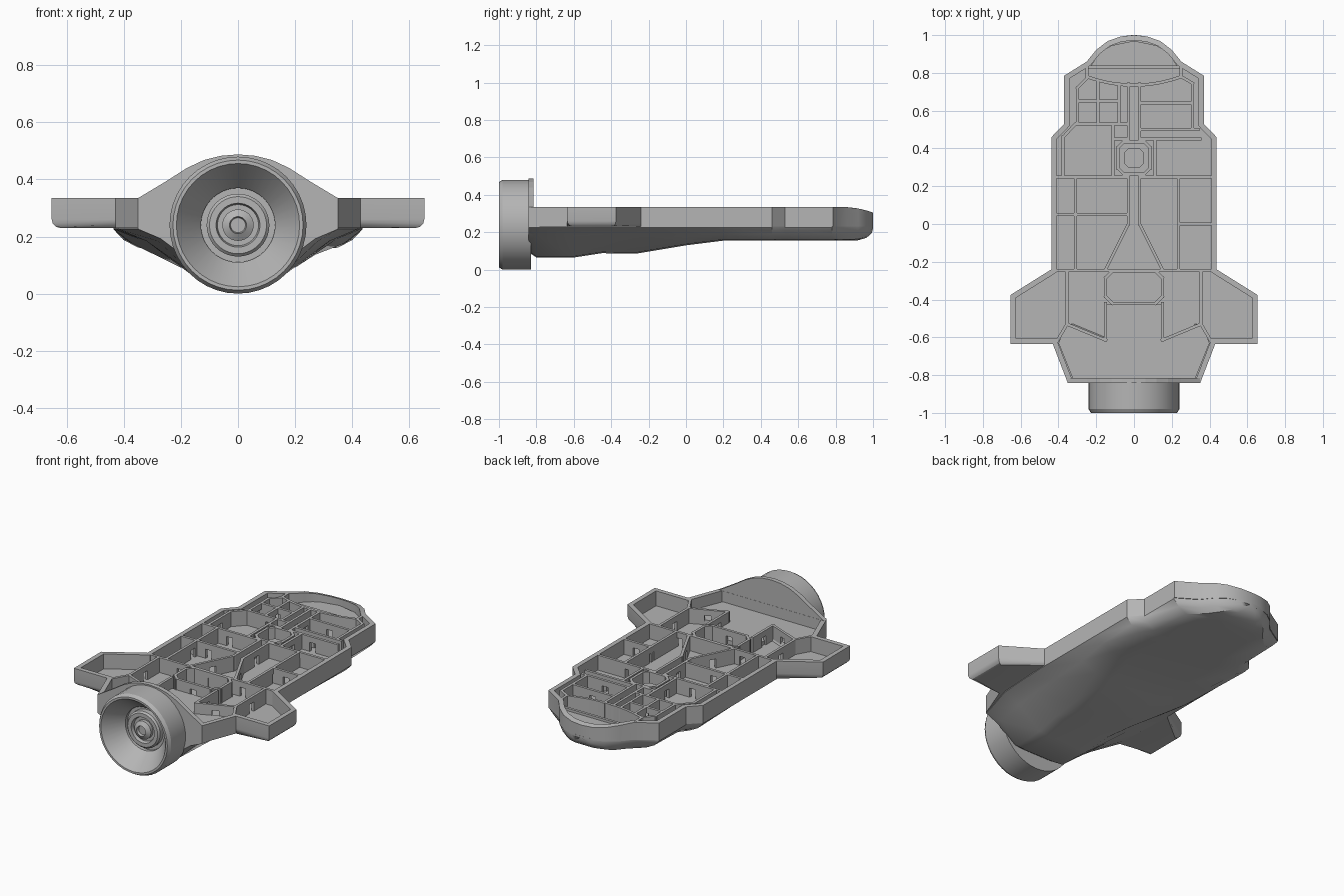
import bpy, bmesh, math
from mathutils import Vector

cube = bpy.data.objects.get("Cube")
if cube:
    bpy.data.objects.remove(cube)

grey = bpy.data.materials.new("plain grey")
grey.use_nodes = True
COLOUR = (0.46, 0.46, 0.46, 1)
grey.diffuse_color = COLOUR
grey.node_tree.nodes["Principled BSDF"].inputs["Base Color"].default_value = COLOUR

TOP, FLOOR, KEEL = 0.335, 0.245, 0.23
DOOR_HALF, DOOR_TOP = 0.02, 0.3


def finish(bm, name, angle=None):
    bmesh.ops.recalc_face_normals(bm, faces=bm.faces[:])
    mesh = bpy.data.meshes.new(name)
    bm.to_mesh(mesh)
    bm.free()
    mesh.materials.append(grey)
    obj = bpy.data.objects.new(name, mesh)
    bpy.context.collection.objects.link(obj)
    if angle:
        bpy.ops.object.select_all(action='DESELECT')
        obj.select_set(True)
        bpy.context.view_layer.objects.active = obj
        bpy.ops.object.shade_smooth_by_angle(angle=math.radians(angle))
    return obj


def both_sides(half):
    """Close a right-hand outline by mirroring it in x."""
    return half + [(-x, y) for x, y in reversed(half) if x > 0]


def prism(name, points, lo, hi):
    """Extrude an outline between two corner functions."""
    bm = bmesh.new()
    a = [bm.verts.new(lo(p)) for p in points]
    b = [bm.verts.new(hi(p)) for p in points]
    bm.faces.new(a)
    bm.faces.new(b)
    for i in range(len(a)):
        j = (i + 1) % len(a)
        bm.faces.new((a[i], a[j], b[j], b[i]))
    return finish(bm, name)


def plate(name, points, z0, z1):
    return prism(name, points, lambda p: (*p, z0), lambda p: (*p, z1))


def add_box(bm, p, q, width, z0, z1):
    along = (q - p).normalized()
    side = Vector((-along.y, along.x)) * width / 2
    rings = [[bm.verts.new((*c, z)) for c in (p - side, q - side, q + side, p + side)]
             for z in (z0, z1)]
    for ring in rings:
        bm.faces.new(ring)
    for i in range(4):
        j = (i + 1) % 4
        bm.faces.new((rings[0][i], rings[0][j], rings[1][j], rings[1][i]))


def wall(name, path, closed=False, top=TOP, doors=True, thick=0.016):
    """Run a partition along a path, with a doorway through each long stretch."""
    bm = bmesh.new()
    ends = path[1:] + path[:1] if closed else path[1:]
    for p, q in zip(path, ends):
        p, q = Vector(p), Vector(q)
        along, mid = (q - p).normalized(), (p + q) / 2
        has_door = doors and (q - p).length > 0.13
        p, q = p - along * thick / 2, q + along * thick / 2
        low = FLOOR - 0.005
        if has_door:
            near, far = mid - along * DOOR_HALF, mid + along * DOOR_HALF
            add_box(bm, p, near, thick, low, top)
            add_box(bm, near, far, thick, DOOR_TOP, top)
            add_box(bm, far, q, thick, low, top)
        else:
            add_box(bm, p, q, thick, low, top)
    return finish(bm, name)


def octagon(cx, cy, rx, ry, cut):
    corner = [(rx, ry - cut), (rx, cut - ry), (rx - cut, -ry), (cut - rx, -ry),
              (-rx, cut - ry), (-rx, ry - cut), (cut - rx, ry), (rx - cut, ry)]
    return [(cx + x, cy + y) for x, y in corner]


# Open deck tray with outer rim, wings and rounded nose
outline = both_sides([
    (0, 1), (0.07, 0.993), (0.14, 0.968), (0.2, 0.922), (0.25, 0.86), (0.37, 0.785),
    (0.37, 0.53), (0.437, 0.46), (0.437, -0.24), (0.653, -0.375), (0.653, -0.635),
    (0.43, -0.635), (0.35, -0.843)])
bm = bmesh.new()
base = bm.faces.new([bm.verts.new((x, y, KEEL)) for x, y in outline])
extruded = bmesh.ops.extrude_face_region(bm, geom=[base])["geom"]
lid = next(g for g in extruded if isinstance(g, bmesh.types.BMFace))
bmesh.ops.translate(bm, verts=lid.verts[:], vec=(0, 0, TOP - KEEL))
bmesh.ops.recalc_face_normals(bm, faces=bm.faces[:])
bmesh.ops.inset_region(bm, faces=[lid], thickness=0.028, use_even_offset=True)
rim_faces = bmesh.ops.extrude_face_region(bm, geom=[lid])["geom"]
floor = next(g for g in rim_faces if isinstance(g, bmesh.types.BMFace))
if lid.is_valid:
    bmesh.ops.delete(bm, geom=[lid], context='FACES_ONLY')
for v in floor.verts:
    v.co.z = FLOOR
for v in bm.verts:
    if v.co.z > 0.3 and v.co.y > 0.83:
        v.co.z -= 0.03 * ((v.co.y - 0.83) / 0.17) ** 2
under = [e for e in bm.edges if all(v.co.z < KEEL + 0.001 for v in e.verts)
         and any(abs(v.co.x) > 0.6 for v in e.verts)]
bmesh.ops.bevel(bm, geom=under, offset=0.03, segments=3, affect='EDGES', profile=0.5,
                clamp_overlap=True)
tray = finish(bm, "deck_tray", 30)

# Belly: station y, half width at the deck, half width of the keel, keel height
stations = [(-0.843, 0.35, 0.15, 0.095), (-0.8, 0.36, 0.16, 0.065),
            (-0.6, 0.42, 0.17, 0.065), (-0.45, 0.43, 0.18, 0.088),
            (-0.27, 0.437, 0.2, 0.085), (0, 0.437, 0.27, 0.13),
            (0.2, 0.437, 0.33, 0.155), (0.46, 0.437, 0.35, 0.155),
            (0.53, 0.37, 0.3, 0.155), (0.78, 0.37, 0.28, 0.155),
            (0.855, 0.25, 0.2, 0.155), (0.92, 0.2, 0.15, 0.157),
            (0.965, 0.14, 0.1, 0.17), (0.993, 0.07, 0.05, 0.195), (1, 0.01, 0.01, 0.22)]
bm = bmesh.new()
previous = None
for y, wide, keel, z in stations:
    rise = 0.72 if y < -0.1 else 0.45
    mid = (keel + (wide - keel) * 0.6, z + (KEEL - z) * rise)
    half = [(wide, KEEL + 0.008), (wide, KEEL - 0.004), mid, (keel, z + 0.006), (keel * 0.6, z)]
    section = half + [(-x, h) for x, h in reversed(half)]
    ring = [bm.verts.new((x, y, h)) for x, h in section]
    if previous:
        for i in range(len(ring)):
            j = (i + 1) % len(ring)
            bm.faces.new((previous[i], previous[j], ring[j], ring[i]))
    else:
        bm.faces.new(ring)
    previous = ring
bm.faces.new(previous)
belly = finish(bm, "belly", 35)

# Sunken engine room, cut down through the deck into the belly
hold = both_sides([(0.15, -0.425), (0.15, -0.615), (0.355, -0.53), (0.4, -0.63), (0.325, -0.815)])
cutter = prism("engine_room_cutter", hold,
               lambda p: (max(-0.15, min(0.15, p[0])) * 0.95, p[1], 0.115),
               lambda p: (*p, 0.27))
cutter.hide_render = True
for part in (tray, belly):
    cut = part.modifiers.new("sunken room", 'BOOLEAN')
    cut.operation, cut.solver, cut.object = 'DIFFERENCE', 'EXACT', cutter
    bpy.context.view_layer.objects.active = part
    bpy.ops.object.modifier_apply(modifier=cut.name)
bpy.data.objects.remove(cutter)

# Arched rear bulkhead
arch = both_sides([(0, 0.488), (0.06, 0.483), (0.12, 0.468), (0.18, 0.44), (0.25, 0.395),
                   (0.35, 0.335), (0.35, 0.235)])
prism("rear_bulkhead", arch, lambda p: (p[0], -0.843, p[1]), lambda p: (p[0], -0.816, p[1]))

# Engine bell and nozzle rings, turned about the long axis
profile = [(0, -0.83), (0.24, -0.83), (0.24, -0.98), (0.228, -1), (0.216, -1),
           (0.13, -0.89), (0.13, -0.87), (0.11, -0.87), (0.11, -0.9), (0.1, -0.91),
           (0.077, -0.91), (0.072, -0.89), (0.055, -0.89), (0.055, -0.91),
           (0.03, -0.925), (0.026, -0.91), (0, -0.91)]
bm = bmesh.new()
line = [bm.verts.new((r, y, 0.24)) for r, y in profile]
edges = [bm.edges.new(pair) for pair in zip(line, line[1:])]
bmesh.ops.spin(bm, geom=line + edges, cent=(0, 0, 0.24), axis=(0, 1, 0),
               angle=math.tau, steps=40)
bmesh.ops.remove_doubles(bm, verts=bm.verts[:], dist=0.0005)
finish(bm, "engine", 25)

# Cockpit step and curved rear wall
nose = [(0.235, 0.83), (0.18, 0.905), (0.12, 0.945), (0, 0.97)]
plate("cockpit_floor", nose + [(-x, y) for x, y in reversed(nose[:-1])], FLOOR - 0.01, 0.275)
curve = [(x / 8 * 0.25, 0.735 + 0.045 * (x / 8) ** 2) for x in range(-8, 9)]
wall("cockpit_wall", [(-0.25, 0.835)] + curve + [(0.25, 0.835)], doors=False)
wall("cockpit_sill", [(-0.25, 0.83), (0.25, 0.83)], top=0.29, doors=False)

# Forward cabins
wall("left_store", [(0.03, 0.74), (0.03, 0.45), (0.35, 0.45)])
wall("left_store_side", [(0.25, 0.78), (0.31, 0.745), (0.31, 0.5)])
for i, y in enumerate((0.5, 0.64)):
    wall(f"left_shelf_{i}", [(0.03, y), (0.34 - 0.03 * i, y)])
wall("right_cabins", [(-0.03, 0.53), (-0.3, 0.53), (-0.3, 0.72), (-0.25, 0.77)])
wall("right_cabin_inner", [(-0.08, 0.74), (-0.08, 0.53)])
wall("right_cabin_long", [(-0.19, 0.76), (-0.19, 0.53)])
wall("right_cabin_cross", [(-0.3, 0.65), (-0.08, 0.65)])
wall("corridor_front_right", [(-0.03, 0.74), (-0.03, 0.45), (-0.11, 0.45), (-0.11, 0.53)])
wall("right_lounge", [(-0.11, 0.25), (-0.11, 0.45)])
wall("right_lounge_side", [(-0.375, 0.25), (-0.375, 0.46), (-0.31, 0.53)])
wall("left_lounge", [(0.11, 0.25), (0.11, 0.45)])

# Lift shaft
wall("lift_shaft", octagon(0, 0.35, 0.085, 0.085, 0.03), closed=True, doors=False)
plate("lift_pad", octagon(0, 0.35, 0.05, 0.05, 0.02), FLOOR - 0.01, 0.285)

# Mirrored midship and aft partitions
for side, s in (("left", 1), ("right", -1)):
    def flip(path):
        return [(s * x, y) for x, y in path]
    wall(f"{side}_mid_wall", flip([(0.42, 0.25), (0.03, 0.25), (0.03, 0), (0.15, -0.24)]))
    wall(f"{side}_aft_cross", flip([(0.42, -0.245), (0, -0.245)]))
    wall(f"{side}_wing_wall", flip([(0.355, -0.245), (0.355, -0.53), (0.41, -0.625)]))
    wall(f"{side}_engine_room", flip([(0.15, -0.42), (0.15, -0.615), (0.355, -0.53)]))
wall("left_mid_long", [(0.235, 0.25), (0.235, -0.245)])
wall("left_mid_cross", [(0.235, 0), (0.42, 0)])
wall("right_mid_long", [(-0.31, 0.25), (-0.31, -0.245)])
wall("right_mid_cross", [(-0.42, 0.05), (-0.03, 0.05)])
wall("reactor_room", octagon(0, -0.335, 0.15, 0.085, 0.035), closed=True)
